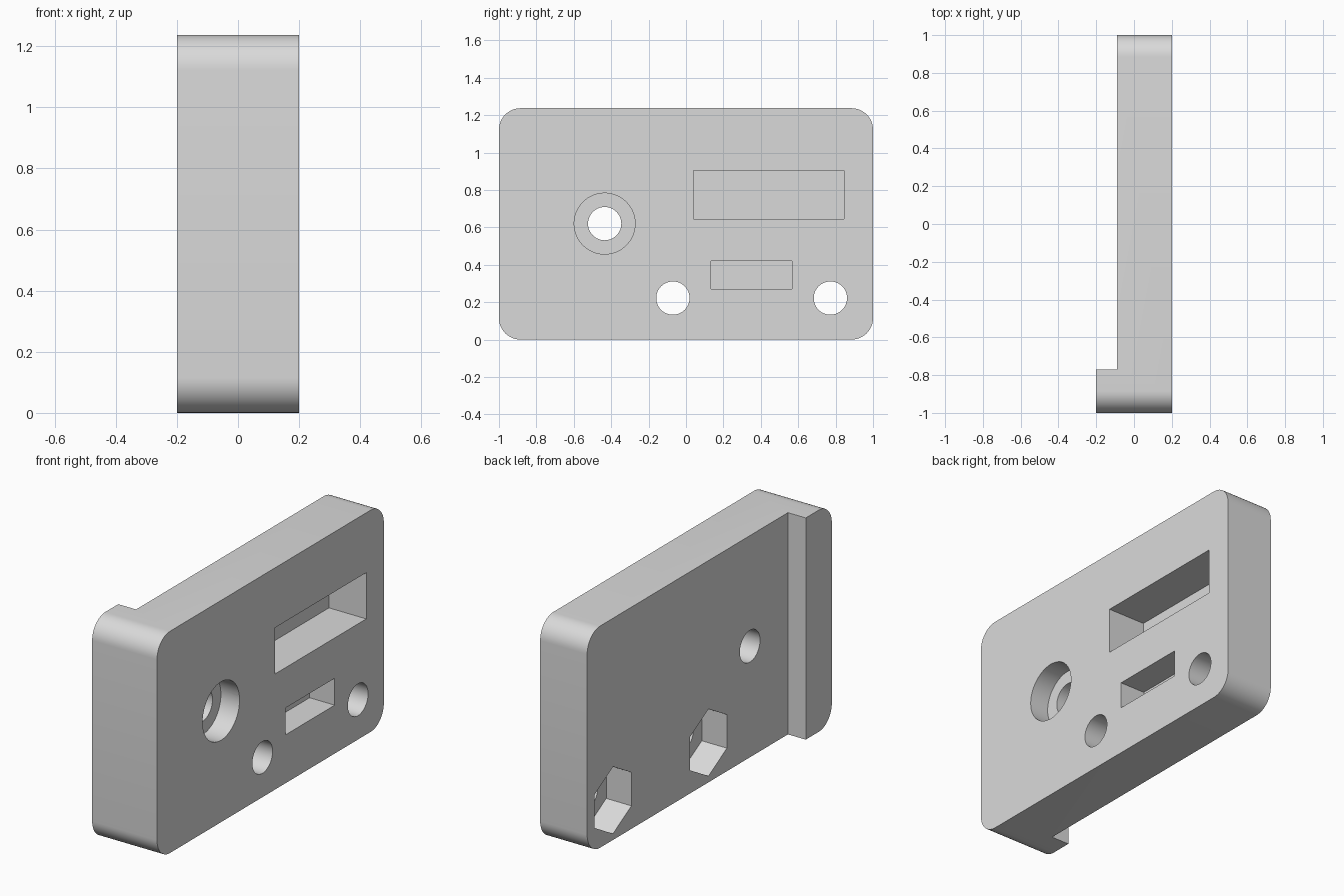
import bpy
import bmesh
import math

cube = bpy.data.objects.get("Cube")
if cube:
    bpy.data.objects.remove(cube, do_unlink=True)

FRONT, BACK, LIP = 0.2, -0.09, -0.2   # x of pocket face, recessed face, lip face
HEIGHT = 1.237
OVER = 0.1                            # how far cutters overshoot

grey = bpy.data.materials.new("light_grey")
grey.use_nodes = True
colour = (0.7, 0.7, 0.7, 1)
grey.diffuse_color = colour
grey.node_tree.nodes["Principled BSDF"].inputs["Base Color"].default_value = colour


def prism(name, outline, x0, x1):
    """Extrude a (y, z) outline along x."""
    bm = bmesh.new()
    face = bm.faces.new([bm.verts.new((x0, y, z)) for y, z in outline])
    new = bmesh.ops.extrude_face_region(bm, geom=[face])["geom"]
    verts = [v for v in new if isinstance(v, bmesh.types.BMVert)]
    bmesh.ops.translate(bm, verts=verts, vec=(x1 - x0, 0, 0))
    bmesh.ops.recalc_face_normals(bm, faces=bm.faces)
    mesh = bpy.data.meshes.new(name)
    bm.to_mesh(mesh)
    bm.free()
    mesh.materials.append(grey)
    obj = bpy.data.objects.new(name, mesh)
    bpy.context.collection.objects.link(obj)
    return obj


def arc(y, z, r, start, sweep, n):
    return [(y + r * math.cos(start + sweep * i / n),
             z + r * math.sin(start + sweep * i / n)) for i in range(n)]


def polygon(y, z, r, n, start=0):
    return arc(y, z, r, start, math.tau, n)


def rectangle(y0, y1, z0, z1):
    return [(y0, z0), (y1, z0), (y1, z1), (y0, z1)]


def rounded_rectangle(y0, y1, z0, z1, r, n=12):
    centres = rectangle(y0 + r, y1 - r, z0 + r, z1 - r)
    points = []
    for k, (y, z) in enumerate(centres):
        start = math.pi + k * math.pi / 2
        points += arc(y, z, r, start, math.pi / 2, n)
        end = start + math.pi / 2
        points.append((y + r * math.cos(end), z + r * math.sin(end)))
    return points


# Plate with rounded corners
plate = prism("mounting_plate", rounded_rectangle(-1, 1, 0, HEIGHT, 0.115), LIP, FRONT)

cutters = [
    # Recessed rear face, leaving a lip along one end
    prism("lip_cutter", rectangle(-0.77, 1 + OVER, -OVER, HEIGHT + OVER), LIP - OVER, BACK),
    # Rectangular pockets
    prism("large_pocket_cutter", rectangle(0.04, 0.845, 0.645, 0.903), FRONT - 0.23, FRONT + OVER),
    prism("small_pocket_cutter", rectangle(0.133, 0.567, 0.27, 0.42), FRONT - 0.155, FRONT + OVER),
    # Counterbore for the single upper hole
    prism("counterbore_cutter", polygon(-0.435, 0.62, 0.163, 64), FRONT - 0.115, FRONT + OVER),
]

# Through holes
for y, z in ((-0.435, 0.62), (-0.07, 0.222), (0.772, 0.222)):
    cutters.append(prism("hole_cutter", polygon(y, z, 0.089, 48), LIP - OVER, FRONT + OVER))

# Hexagonal nut recesses behind the two lower holes
for y in (-0.07, 0.772):
    cutters.append(prism("nut_cutter", polygon(y, 0.222, 0.187, 6, math.pi / 2),
                         BACK - OVER, BACK + 0.155))

for cutter in cutters:
    cutter.hide_render = True
    mod = plate.modifiers.new(cutter.name, "BOOLEAN")
    mod.operation = "DIFFERENCE"
    mod.solver = "EXACT"
    mod.object = cutter

# Bake the cuts and drop the cutters
bpy.context.view_layer.update()
depsgraph = bpy.context.evaluated_depsgraph_get()
result = bpy.data.meshes.new_from_object(plate.evaluated_get(depsgraph))
plate.modifiers.clear()
plate.data = result
result.materials.clear()
result.materials.append(grey)
for cutter in cutters:
    bpy.data.objects.remove(cutter, do_unlink=True)

# Smooth the curved walls only
bpy.ops.object.select_all(action="DESELECT")
plate.select_set(True)
bpy.context.view_layer.objects.active = plate
bpy.ops.object.shade_smooth_by_angle(angle=math.radians(30))
